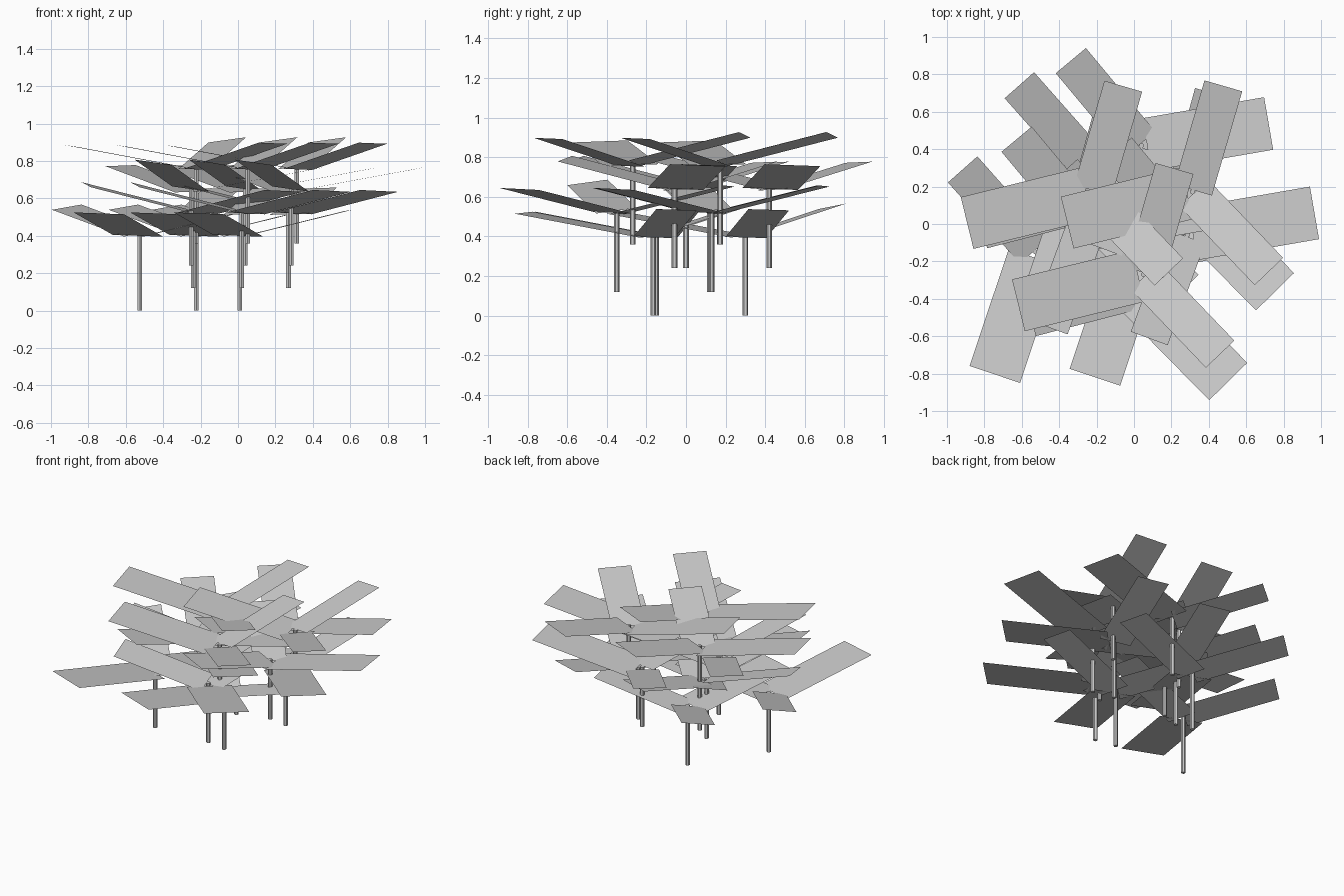
import bpy, bmesh
from math import radians, cos, sin, pi
from mathutils import Vector

if "Cube" in bpy.data.objects:
    bpy.data.objects.remove(bpy.data.objects["Cube"])

STEM_HEIGHT = 0.41
STEM_RADIUS = 0.014

# each tier: base height, heading of the big leaf, stem positions
TIERS = [
    (0.00, 251.5, [(-0.525, -0.15), (0.01, -0.165), (-0.222, 0.30)]),
    (0.12, 314.5, [(0.02, -0.35), (-0.24, 0.12), (0.27, 0.13)]),
    (0.24, 9.8, [(0.04, 0.42), (0.285, -0.058), (-0.25, 0.0)]),
    (0.36, 193.8, [(0.052, -0.27), (-0.222, 0.17), (0.313, 0.172)]),
]

# leaf kinds: turn from big leaf, inner and outer reach, width, inner z, outer z, side roll
LEAVES = {
    "big_leaf": (0, 0.03, 0.69, 0.285, 0.40, 0.52, 0.005),
    "rolled_leaf": (-120, 0.01, 0.59, 0.21, 0.41, 0.553, 0.014),
    "flat_leaf": (120, 0.01, 0.59, 0.21, 0.395, 0.535, 0.003),
}


def make_object(name, bm):
    mesh = bpy.data.meshes.new(name)
    bm.to_mesh(mesh)
    bm.free()
    obj = bpy.data.objects.new(name, mesh)
    bpy.context.collection.objects.link(obj)


def make_stem(name, x, y, z):
    bm = bmesh.new()
    bmesh.ops.create_cone(bm, cap_ends=True, segments=6, radius1=STEM_RADIUS,
                          radius2=STEM_RADIUS, depth=STEM_HEIGHT)
    bmesh.ops.translate(bm, verts=bm.verts, vec=(x, y, z + STEM_HEIGHT / 2))
    make_object(name, bm)


def make_leaf(name, x, y, z, heading, inner, outer, width, z_in, z_out, roll):
    a = radians(heading)
    out = Vector((cos(a), sin(a), 0))
    # right-hand side of the leaf sits slightly higher
    side = Vector((sin(a), -cos(a), 0)) * (width / 2) + Vector((0, 0, roll))
    root = Vector((x, y, z + z_in)) + out * inner
    tip = Vector((x, y, z + z_out)) + out * outer
    bm = bmesh.new()
    bm.faces.new([bm.verts.new(p) for p in
                  (root + side, tip + side, tip - side, root - side)])
    bm.normal_update()
    make_object(name, bm)


# three plants on each of four tiers
for t, (z, heading, stems) in enumerate(TIERS, 1):
    for s, (x, y) in enumerate(stems, 1):
        make_stem(f"stem_{t}_{s}", x, y, z)
        for kind, (turn, *shape) in LEAVES.items():
            make_leaf(f"{kind}_{t}_{s}", x, y, z, heading + turn, *shape)
